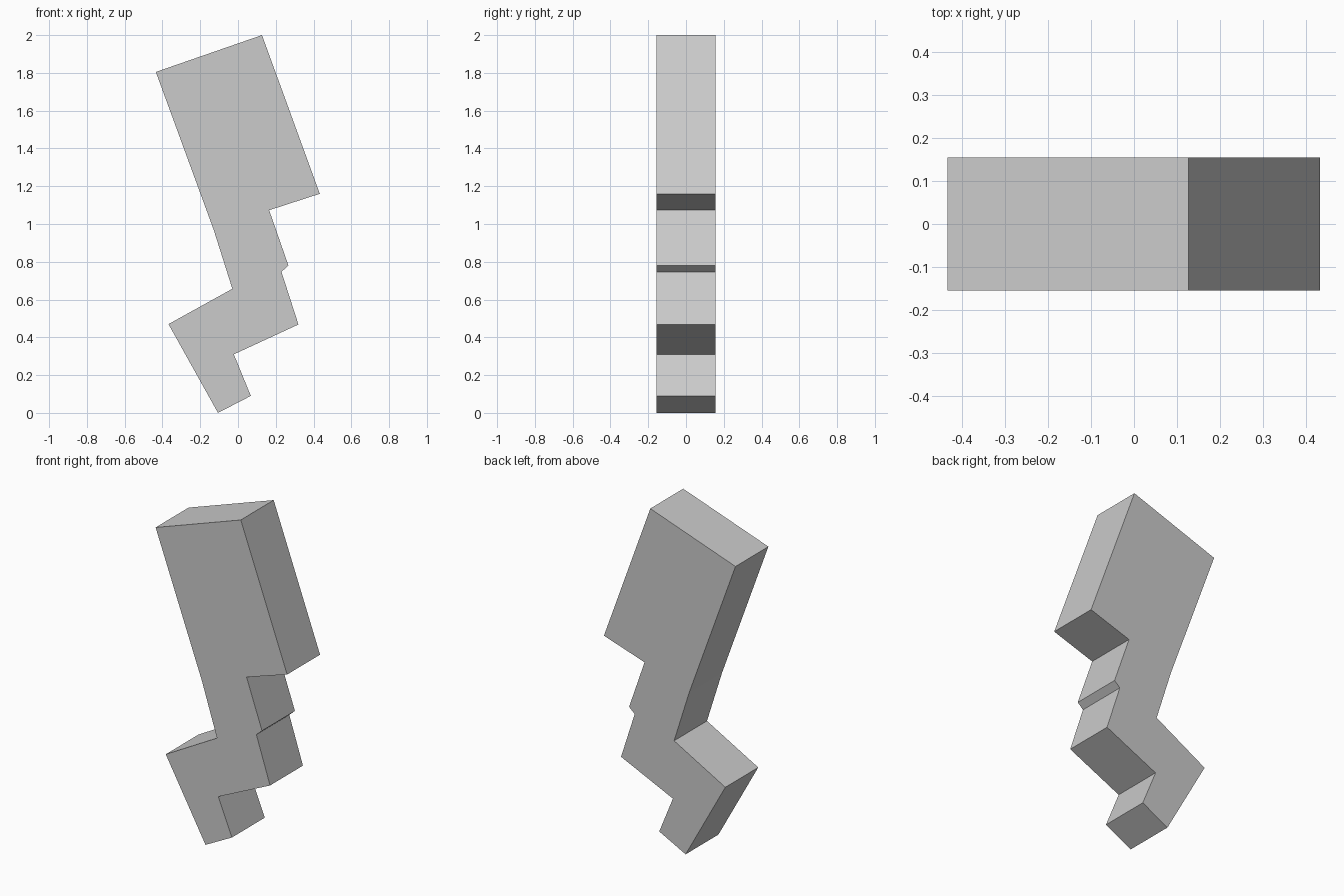
import bpy
import bmesh
from mathutils import Vector

cube = bpy.data.objects.get("Cube")
if cube:
    bpy.data.objects.remove(cube, do_unlink=True)

# Single plain grey
grey = bpy.data.materials.new("plain grey")
grey.use_nodes = True
colour = (0.6, 0.6, 0.6, 1)
grey.diffuse_color = colour
grey.node_tree.nodes["Principled BSDF"].inputs["Base Color"].default_value = colour


def extrude_profile(name, points, depth, material):
    """Make a flat-sided slab from an x-z outline, centred on y = 0."""
    bm = bmesh.new()
    face = bm.faces.new([bm.verts.new((x, -depth / 2, z)) for x, z in points])
    result = bmesh.ops.extrude_face_region(bm, geom=[face])
    moved = [v for v in result["geom"] if isinstance(v, bmesh.types.BMVert)]
    bmesh.ops.translate(bm, verts=moved, vec=Vector((0, depth, 0)))
    bmesh.ops.recalc_face_normals(bm, faces=bm.faces)
    mesh = bpy.data.meshes.new(name)
    bm.to_mesh(mesh)
    bm.free()
    mesh.materials.append(material)
    obj = bpy.data.objects.new(name, mesh)
    bpy.context.collection.objects.link(obj)
    return obj


# Outline: wide tilted block, stepped neck, then the angled foot
upper_block = [(-0.435, 1.805), (0.127, 2.0), (0.433, 1.16), (0.165, 1.073)]
stepped_neck = [(0.267, 0.78), (0.23, 0.747), (0.32, 0.468)]
foot = [(-0.022, 0.31), (0.068, 0.09), (-0.106, 0.0), (-0.368, 0.47)]
neck_back = [(-0.03, 0.657), (-0.129, 0.97)]

extrude_profile("stepped_slab", upper_block + stepped_neck + foot + neck_back,
                0.31, grey)
